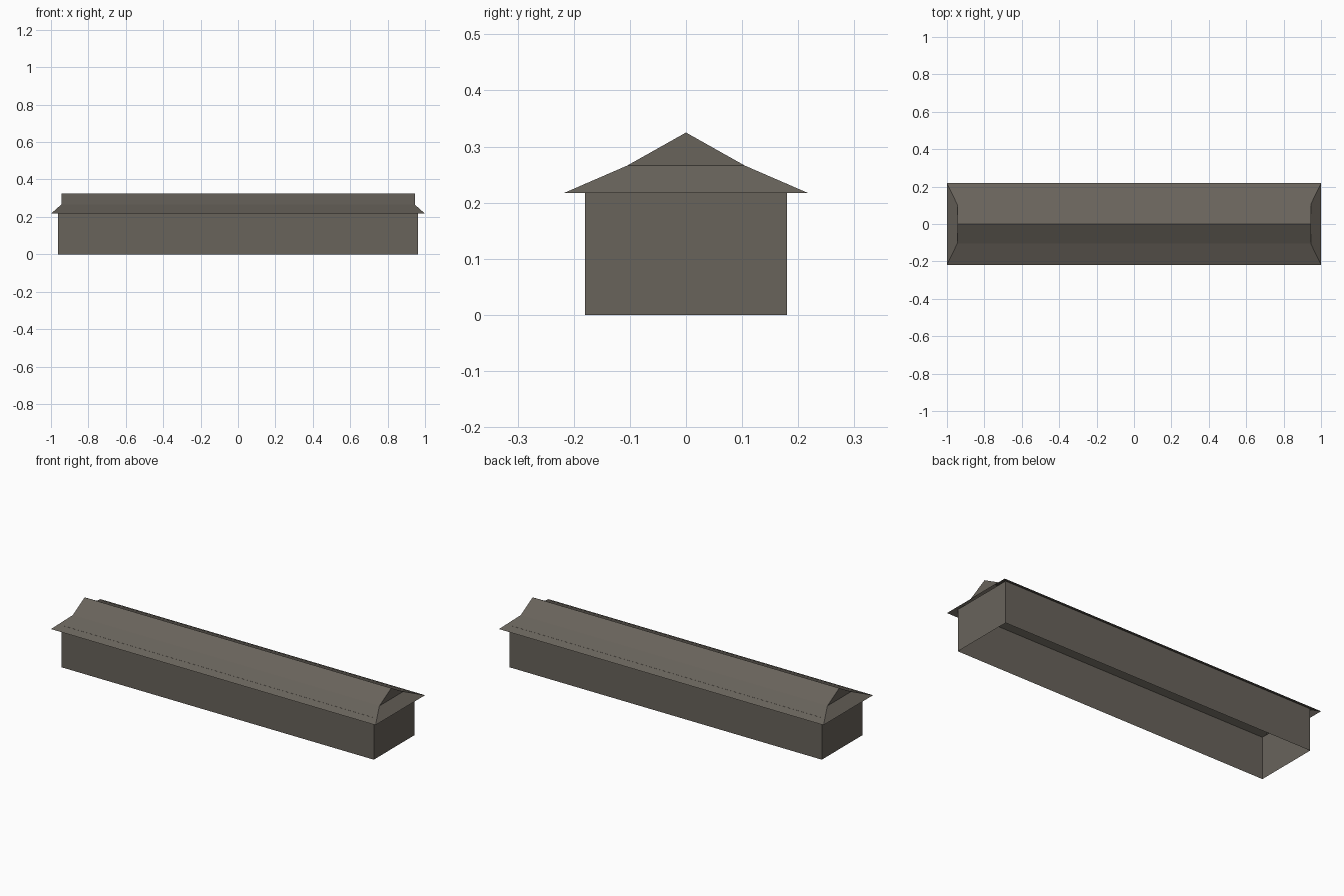
import bpy

if "Cube" in bpy.data.objects:
    bpy.data.objects.remove(bpy.data.objects["Cube"])

# single warm grey colour for the whole building
grey = bpy.data.materials.new("warm_dark_grey")
grey.diffuse_color = (0.14, 0.125, 0.105, 1)
grey.use_nodes = True
grey.node_tree.nodes["Principled BSDF"].inputs["Base Color"].default_value = grey.diffuse_color


def make_object(name, verts, faces):
    mesh = bpy.data.meshes.new(name)
    mesh.from_pydata(verts, [], faces)
    mesh.materials.append(grey)
    mesh.update()
    obj = bpy.data.objects.new(name, mesh)
    bpy.context.collection.objects.link(obj)
    return obj


# walls: open-bottomed rectangular shell reaching up to the roof skin
WX, WY, WZ = 0.963, 0.18, 0.234
corners = [(-WX, -WY), (WX, -WY), (WX, WY), (-WX, WY)]
make_object("walls",
            [(x, y, z) for z in (0, WZ) for x, y in corners],
            [(i, (i + 1) % 4, (i + 1) % 4 + 4, i + 4) for i in range(4)])

# roof: thin hip-and-gable skin; one profile (half length, y, z) swept in x
profile = [(1.0, -0.218, 0.217), (0.945, -0.105, 0.266), (0.945, 0, 0.325),
           (0.945, 0.105, 0.266), (1.0, 0.218, 0.217)]
n = len(profile)
verts = [(s * x, y, z) for s in (-1, 1) for x, y, z in profile]
slopes = [(i, i + n, i + n + 1, i + 1) for i in range(n - 1)]
make_object("roof_slopes", verts, slopes)

# roof ends: low hip skirt with an upright gable above it
for side, s in (("left", -1), ("right", 1)):
    pts = [(s * x, y, z) for x, y, z in profile]
    faces = [(0, 4, 3, 1), (1, 3, 2)]
    if s < 0:
        faces = [f[::-1] for f in faces]
    make_object(side + "_roof_end", pts, faces)
